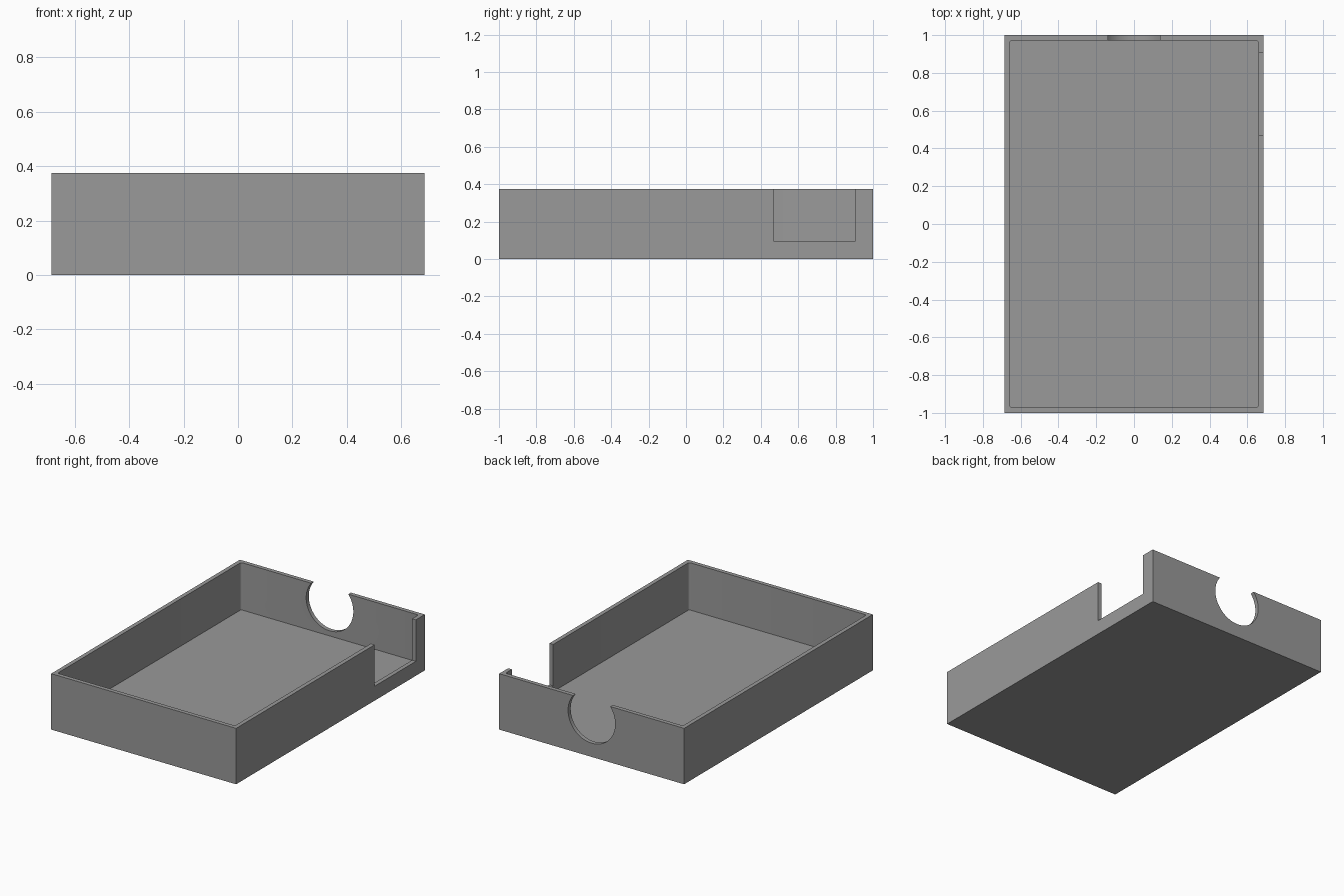
import bpy, bmesh
from math import radians
from mathutils import Matrix, Vector

if "Cube" in bpy.data.objects:
    bpy.data.objects.remove(bpy.data.objects["Cube"])

W, L, H = 0.686, 1.0, 0.375     # half width, half length, height
T, FLOOR = 0.028, 0.058         # wall and floor thickness

grey = bpy.data.materials.new("grey plastic")
grey.diffuse_color = (0.32, 0.32, 0.32, 1)
grey.use_nodes = True
grey.node_tree.nodes["Principled BSDF"].inputs["Base Color"].default_value = grey.diffuse_color


def finish(name, bm):
    mesh = bpy.data.meshes.new(name)
    bm.to_mesh(mesh)
    bm.free()
    mesh.materials.append(grey)
    ob = bpy.data.objects.new(name, mesh)
    bpy.context.collection.objects.link(ob)
    return ob


def box(name, lo, hi, corner=0):
    lo, hi = Vector(lo), Vector(hi)
    bm = bmesh.new()
    bmesh.ops.create_cube(bm, size=1, matrix=Matrix.Translation((lo + hi) / 2)
                          @ Matrix.Diagonal((*(hi - lo), 1)))
    if corner:   # round the upright edges
        upright = [e for e in bm.edges
                   if abs(e.verts[0].co.z - e.verts[1].co.z) > 0.01]
        bmesh.ops.bevel(bm, geom=upright, offset=corner, segments=4,
                        profile=0.5, affect='EDGES')
    return finish(name, bm)


# Tray body
tray = box("tray", (-W, -L, 0), (W, L, H))

# Hollow interior with slightly rounded corners
cavity = box("cavity_cutter", (-W + T, -L + T, FLOOR), (W - T, L - T, H + 0.2), 0.012)

# Rectangular notch in the right wall
notch = box("notch_cutter", (W - T - 0.02, 0.468, 0.097), (W + 0.1, 0.905, H + 0.2))

# Round opening in the back wall, cut open at the rim
bm = bmesh.new()
bmesh.ops.create_cone(bm, cap_ends=True, segments=64, radius1=0.175, radius2=0.175,
                      depth=0.2, matrix=Matrix.Translation((0, L, 0.267))
                      @ Matrix.Rotation(radians(90), 4, 'X'))
hole = finish("hole_cutter", bm)

bpy.context.view_layer.objects.active = tray
tray.select_set(True)
for cutter in (cavity, notch, hole):
    mod = tray.modifiers.new(cutter.name, 'BOOLEAN')
    mod.operation, mod.solver, mod.object = 'DIFFERENCE', 'EXACT', cutter
    bpy.ops.object.modifier_apply(modifier=mod.name)
    bpy.data.objects.remove(cutter)

bpy.ops.object.shade_smooth_by_angle(angle=radians(30))
